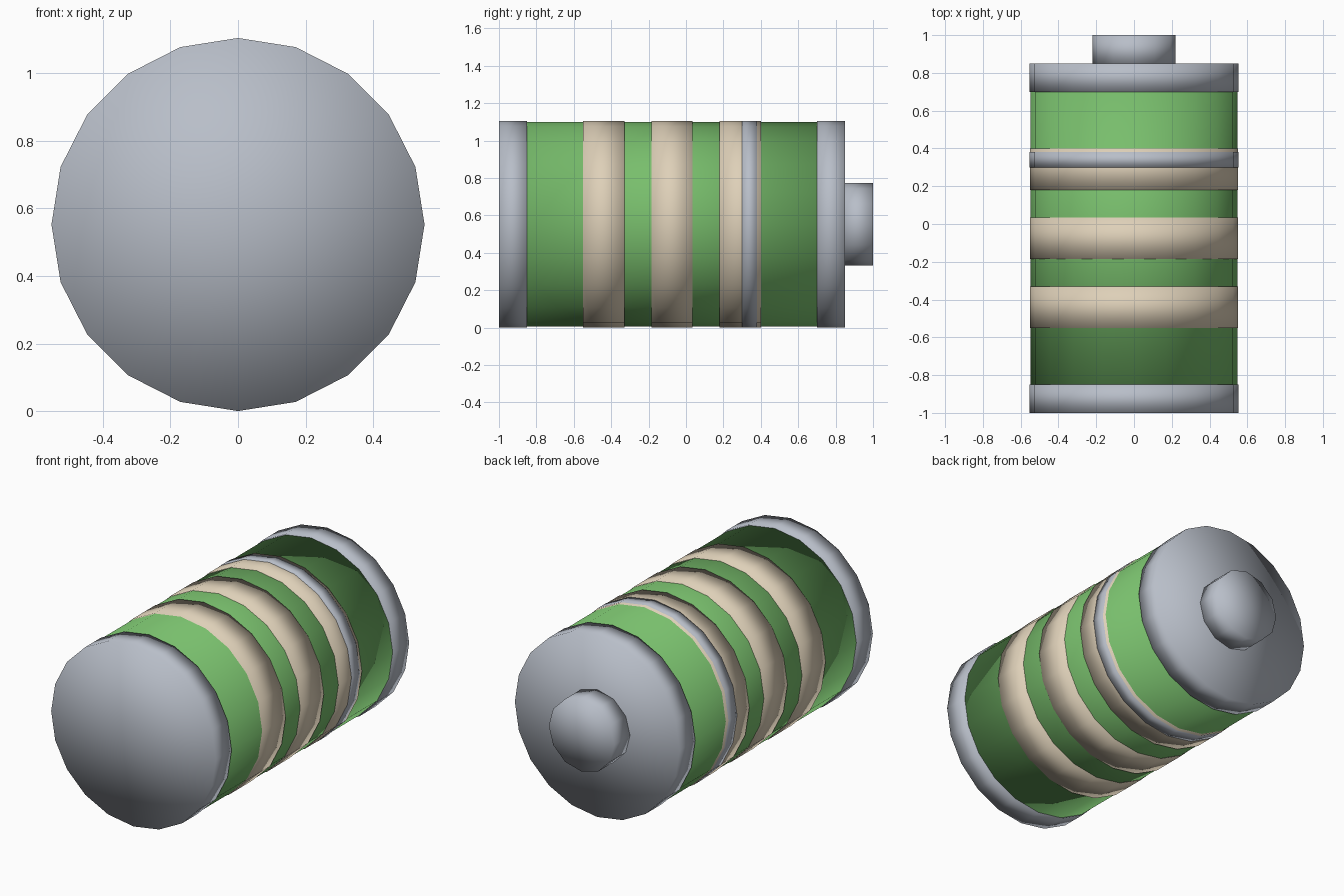
import bpy
import bmesh
from mathutils import Matrix

if "Cube" in bpy.data.objects:
    bpy.data.objects.remove(bpy.data.objects["Cube"])

CENTRE_Z = 0.5525


def material(name, rgb):
    m = bpy.data.materials.new(name)
    m.diffuse_color = (*rgb, 1.0)
    m.use_nodes = True
    m.node_tree.nodes["Principled BSDF"].inputs["Base Color"].default_value = m.diffuse_color
    return m


steel = material("steel grey", (0.48, 0.515, 0.58))
green = material("leaf green", (0.188, 0.515, 0.15))
cream = material("cream", (0.73, 0.63, 0.48))


def drum(name, y0, y1, radius, mat, sides=20):
    """Smooth-shaded cylinder along y with a corner pointing straight up."""
    bm = bmesh.new()
    rings = []
    for y in (y0, y1):
        top = Matrix.Translation((0, y, CENTRE_Z))
        ring = []
        for i in range(sides):
            turn = Matrix.Rotation(i * 6.283185307 / sides, 4, 'Y')
            ring.append(bm.verts.new((top @ turn @ Matrix.Translation((0, 0, radius))).translation))
        rings.append(ring)
    centres = [bm.verts.new((0, y, CENTRE_Z)) for y in (y0, y1)]
    for i in range(sides):
        j = (i + 1) % sides
        bm.faces.new((rings[0][i], rings[0][j], rings[1][j], rings[1][i]))
        for ring, c in zip(rings, centres):
            bm.faces.new((ring[i], ring[j], c))
    bmesh.ops.recalc_face_normals(bm, faces=bm.faces)
    for f in bm.faces:
        f.smooth = True
    mesh = bpy.data.meshes.new(name)
    bm.to_mesh(mesh)
    bm.free()
    mesh.materials.append(mat)
    ob = bpy.data.objects.new(name, mesh)
    bpy.context.collection.objects.link(ob)
    return ob


# Main casing
drum("casing", -0.86, 0.71, 0.547, green)

# End caps and terminal
drum("front_cap", -1.0, -0.85, 0.5525, steel)
drum("back_cap", 0.70, 0.85, 0.5525, steel)
drum("terminal", 0.84, 1.0, 0.22, steel, sides=12)

# Raised bands around the casing
for n, y in enumerate((-0.55, -0.185, 0.18)):
    drum(f"band_{n + 1}", y, y + 0.22, 0.551, cream)

# Thin metal ring over the last band
drum("metal_ring", 0.30, 0.38, 0.5525, steel)
